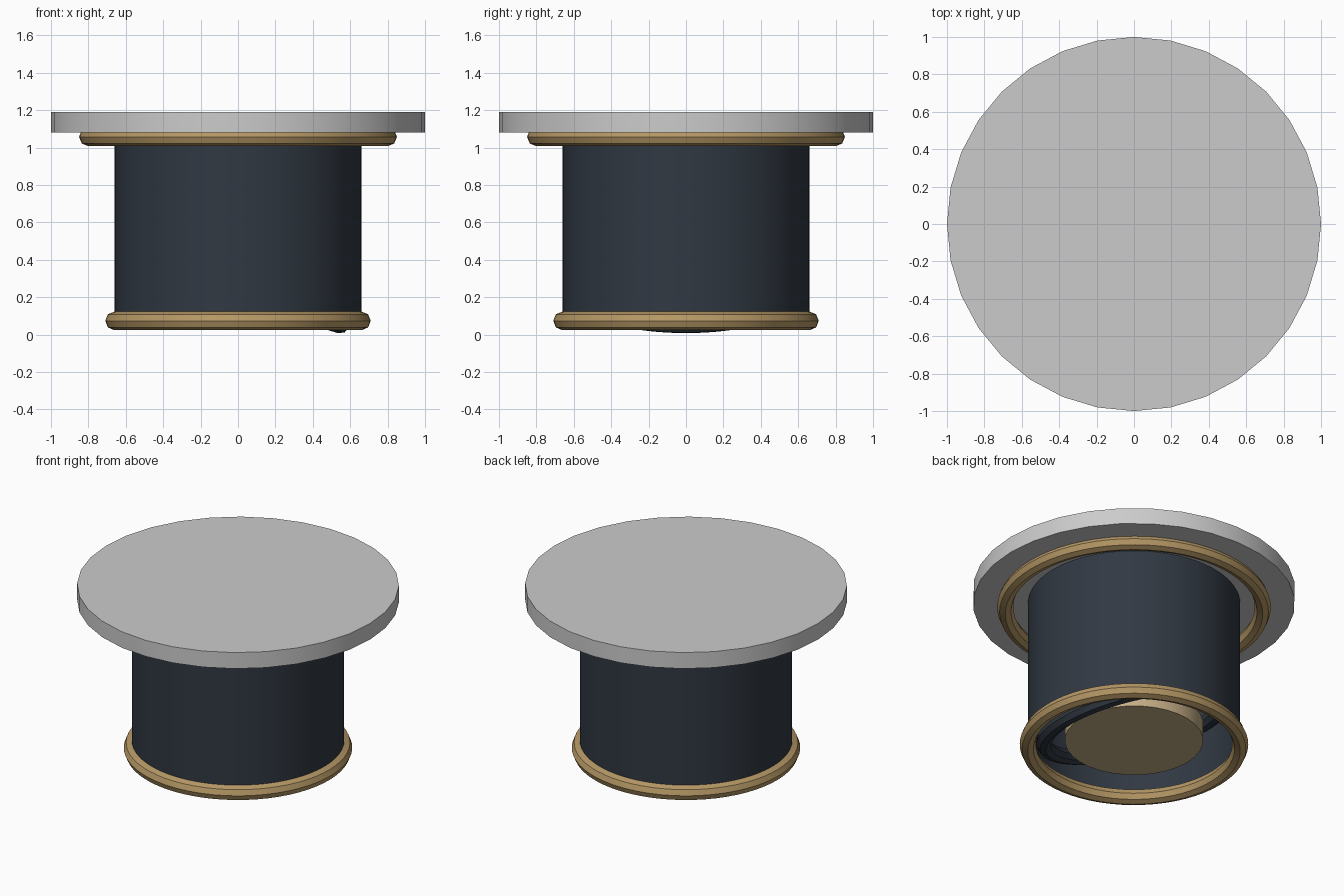
import bpy, bmesh, math

if "Cube" in bpy.data.objects:
    bpy.data.objects.remove(bpy.data.objects["Cube"])

def material(name, color):
    m = bpy.data.materials.new(name)
    m.diffuse_color = (*color, 1)
    m.use_nodes = True
    m.node_tree.nodes["Principled BSDF"].inputs["Base Color"].default_value = m.diffuse_color
    return m

brass = material("brass", (0.46, 0.31, 0.13))
dark = material("dark_blue", (0.03, 0.04, 0.055))
tan = material("tan", (0.55, 0.42, 0.24))

def finish(name, mat):
    ob = bpy.context.object
    ob.name = name
    if mat:
        ob.data.materials.append(mat)
    bpy.ops.object.shade_smooth_by_angle(angle=math.radians(30))
    return ob

def cylinder(name, r, z0, z1, sides, mat=None, fill='NGON'):
    bpy.ops.mesh.primitive_cylinder_add(vertices=sides, radius=r, depth=z1 - z0,
                                        end_fill_type=fill, location=(0, 0, (z0 + z1) / 2))
    return finish(name, mat)

def ring(name, r, tube, z, mat, tilt=0):
    bpy.ops.mesh.primitive_torus_add(major_radius=r, minor_radius=tube, major_segments=64,
                                     minor_segments=8, location=(0, 0, z),
                                     rotation=(0, math.radians(tilt), 0))
    return finish(name, mat)

# Round top and open drum body
cylinder("table_top", 1.0, 1.08, 1.19, 32)
cylinder("drum_body", 0.66, 0.07, 1.08, 48, dark, 'NOTHING')

# Brass trim rings
ring("upper_trim", 0.80, 0.05, 1.057, brass)
ring("lower_trim", 0.66, 0.05, 0.073, brass)

# Hidden base: plinth and tilted band inside the drum
cylinder("inner_plinth", 0.43, 0.10, 0.22, 32, tan)
ring("tilted_band", 0.575, 0.05, 0.233, dark, 18)
